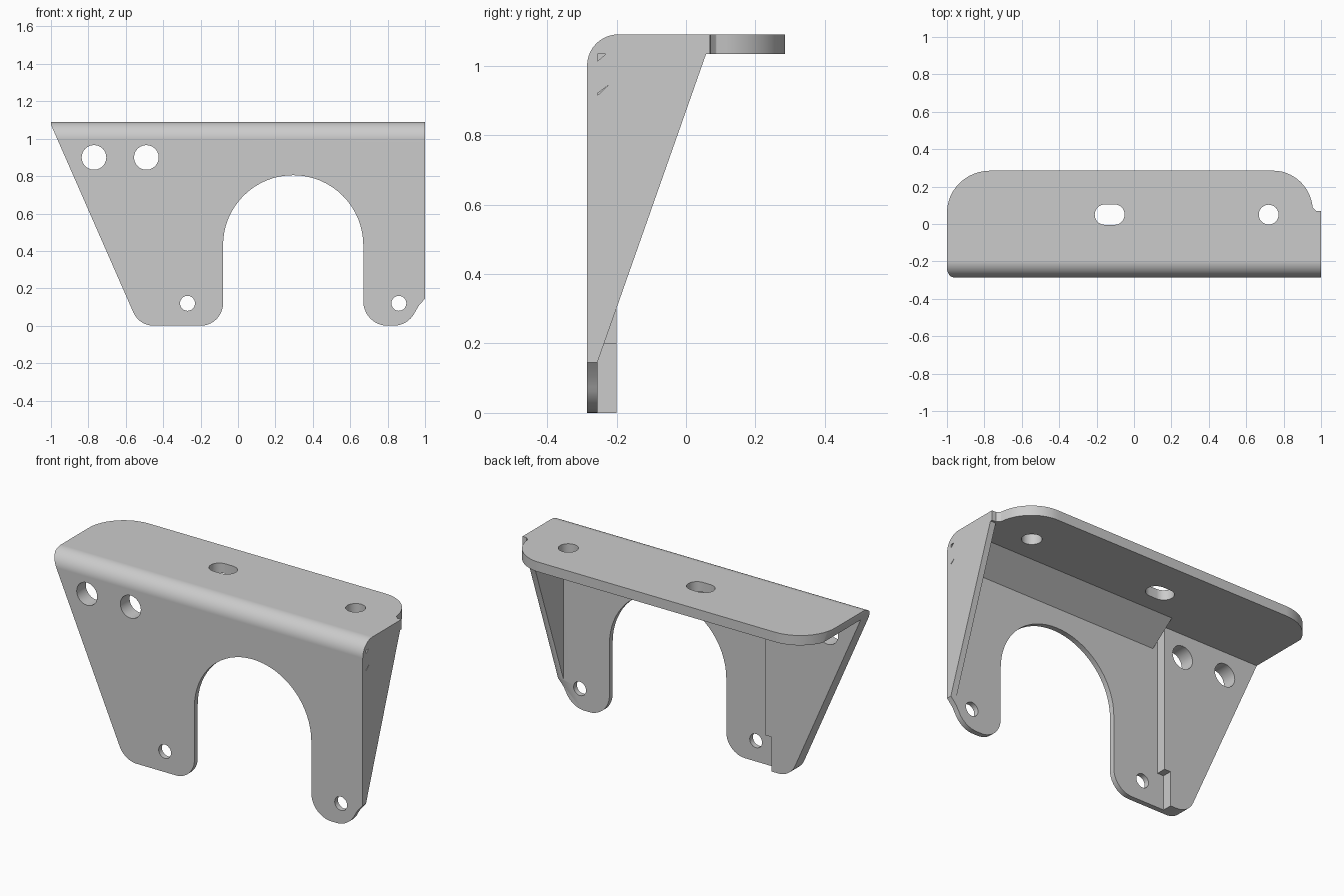
import bpy, bmesh
from math import cos, sin, radians

if "Cube" in bpy.data.objects:
    bpy.data.objects.remove(bpy.data.objects["Cube"])


def arc(cx, cy, r, a0, a1, n=10, ry=None):
    ry = r if ry is None else ry
    angs = [radians(a0 + (a1 - a0) * i / n) for i in range(n + 1)]
    return [(cx + r * cos(a), cy + ry * sin(a)) for a in angs]


def prism(name, pts, axis, lo, hi):
    """Extrude a 2D outline along one axis."""
    place = {'x': lambda p, d: (d, p[0], p[1]),
             'y': lambda p, d: (p[0], d, p[1]),
             'z': lambda p, d: (p[0], p[1], d)}[axis]
    bm = bmesh.new()
    a = [bm.verts.new(place(p, lo)) for p in pts]
    b = [bm.verts.new(place(p, hi)) for p in pts]
    bm.faces.new(a)
    bm.faces.new(b[::-1])
    n = len(pts)
    for i in range(n):
        bm.faces.new((a[i], b[i], b[(i + 1) % n], a[(i + 1) % n]))
    bmesh.ops.recalc_face_normals(bm, faces=bm.faces[:])
    me = bpy.data.meshes.new(name)
    bm.to_mesh(me)
    bm.free()
    ob = bpy.data.objects.new(name, me)
    bpy.context.collection.objects.link(ob)
    return ob


def combine(ob, other, op):
    """Apply a boolean and remove the helper."""
    m = ob.modifiers.new(op, 'BOOLEAN')
    m.operation, m.object, m.solver = op, other, 'EXACT'
    bpy.context.view_layer.objects.active = ob
    bpy.ops.object.modifier_apply(modifier=m.name)
    bpy.data.objects.remove(other, do_unlink=True)


# bent sheet: front plate, rounded bend and top flange
section = ([(-.285, -.1)] + arc(-.195, 1.0, .09, 180, 90)
           + [(.35, 1.09), (.35, 1.033), (-.255, 1.033), (-.255, -.1)])
bracket = prism("bracket", section, 'x', -1.1, 1.1)

# sloped filler inside the bend
combine(bracket, prism("bend_filler", [
    (-.27, .92), (-.255, .92), (-.105, 1.033), (-.105, 1.05),
    (-.2, 1.06), (-.27, 1.0)], 'x', -.34, 1.1), 'UNION')

# thickened left side with a notch beside the lower hole
combine(bracket, prism("thick_side", [
    (-1.1, -.05), (-.41, -.05), (-.41, .2), (-.37, .2),
    (-.37, 1.05), (-1.1, 1.05)], 'y', -.265, -.2), 'UNION')

# triangular right gusset
combine(bracket, prism("gusset", [
    (-.27, .14), (-.257, .14), (.06, 1.04), (.06, 1.06),
    (-.1, 1.06), (-.27, .9)], 'x', .965, 1.1), 'UNION')

# front outline with feet and arch
front = ([(-1, 1.2), (-1, 1.075)] + arc(-.45, .12, .12, 204, 270)
         + arc(-.2, .12, .12, 270, 360)
         + arc(.295, .43, .375, 180, 0, 32)
         + arc(.80, .13, .13, 180, 270) + arc(.83, .13, .13, 270, 335)
         + [(.965, .105), (1, .145), (1, 1.2)])
combine(bracket, prism("front_outline", front, 'y', -.6, .6), 'INTERSECT')

# top outline with rounded back corners
top = ([(-1.2, -.5), (1.2, -.5), (1.2, .062), (.975, .07), (.958, .085)]
       + arc(.74, .07, .216, 5, 90, 12)
       + arc(-.77, .06, .23, 90, 180, 12, ry=.225) + [(-1.2, .06)])
top = [(x, min(y, .285)) for x, y in top]
combine(bracket, prism("top_outline", top, 'z', -.5, 1.5), 'INTERSECT')

# holes through the plate
for x, z, r in [(-.77, .9, .066), (-.49, .9, .066),
                (-.27, .12, .04), (.86, .12, .04)]:
    combine(bracket, prism("plate_hole", arc(x, z, r, 0, 345, 23),
                           'y', -.5, 0), 'DIFFERENCE')

# slot and round hole through the flange
slot = arc(-.105, .05, .055, -90, 90) + arc(-.155, .05, .055, 90, 270)
for pts in (slot, arc(.72, .05, .053, 0, 345, 23)):
    combine(bracket, prism("flange_hole", pts, 'z', .9, 1.3), 'DIFFERENCE')

# smooth curved faces, crisp edges
bpy.ops.object.select_all(action='DESELECT')
bracket.select_set(True)
bpy.context.view_layer.objects.active = bracket
bpy.ops.object.shade_smooth_by_angle(angle=radians(30))
w = bracket.modifiers.new("weighted", 'WEIGHTED_NORMAL')
w.keep_sharp = True
